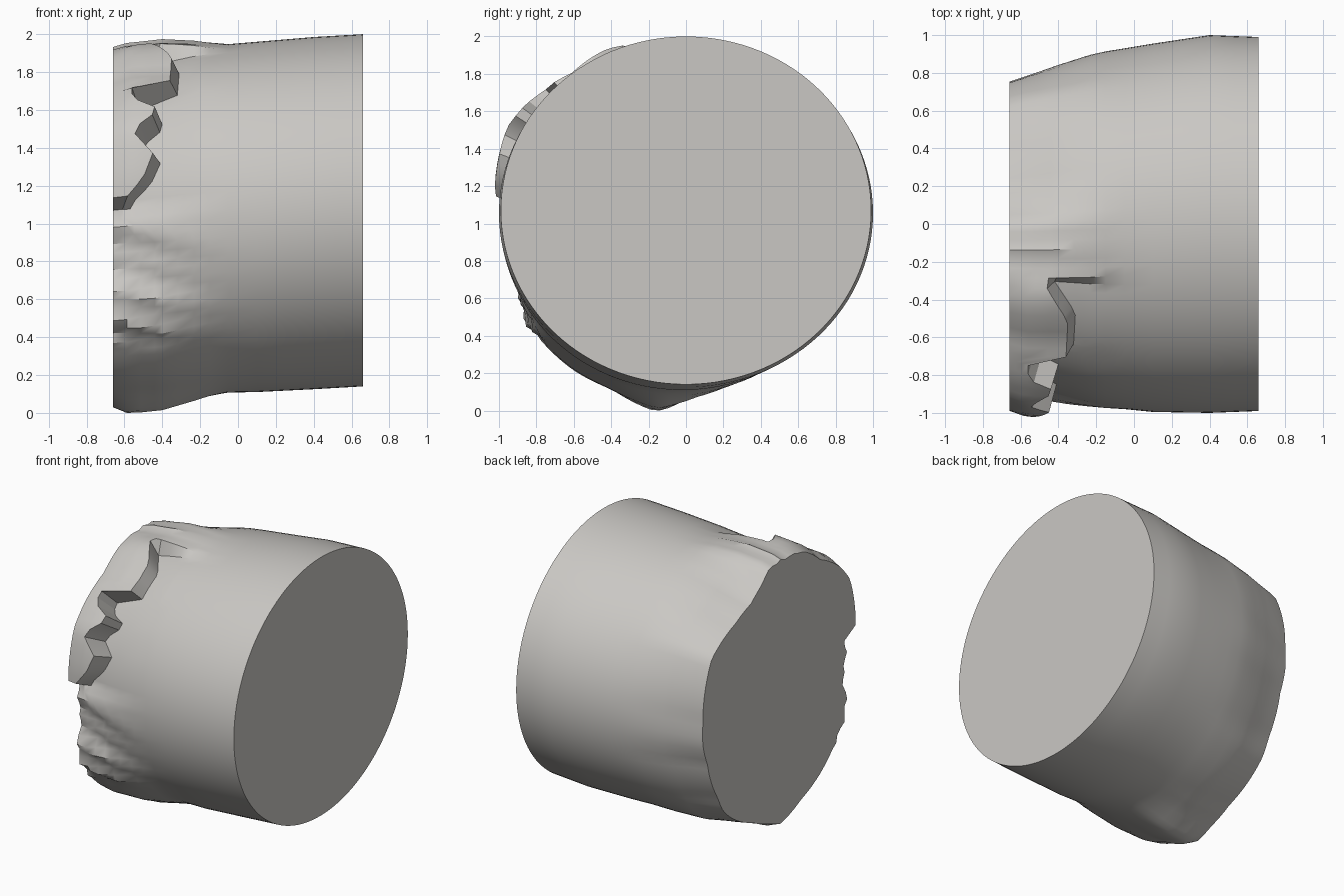
import bpy, bmesh, math
from mathutils import Vector

if "Cube" in bpy.data.objects:
    bpy.data.objects.remove(bpy.data.objects["Cube"])

mat = bpy.data.materials.new("warm_grey")
mat.use_nodes = True
COLOUR = (0.59, 0.575, 0.55, 1)
mat.diffuse_color = COLOUR
mat.node_tree.nodes["Principled BSDF"].inputs["Base Color"].default_value = COLOUR

# Smooth body: x, centre y, radius y, centre z, radius z
BODY = [(-0.66, -0.04, 0.79, 0.98, 0.82), (-0.54, -0.04, 0.83, 0.99, 0.85),
        (-0.4, -0.035, 0.875, 1.0, 0.89), (-0.2, -0.03, 0.935, 1.02, 0.915),
        (0.1, -0.02, 0.975, 1.035, 0.925), (0.4, 0, 1.0, 1.055, 0.93),
        (0.66, 0, 0.99, 1.07, 0.93)]

# Ragged outline of the broken end (y, z)
END = [(0.75, 0.93), (0.75, 1.09), (0.715, 1.36), (0.66, 1.5), (0.39, 1.66),
       (0.21, 1.74), (0.10, 1.82), (-0.02, 1.92), (-0.14, 1.92), (-0.42, 1.88),
       (-0.6, 1.75), (-0.82, 1.61), (-0.93, 1.48), (-0.99, 1.13), (-0.86, 1.07),
       (-0.87, 0.93), (-0.84, 0.82), (-0.885, 0.65), (-0.86, 0.52), (-0.76, 0.38),
       (-0.6, 0.23), (-0.38, 0.12), (-0.14, 0.03), (0, 0.08), (0.19, 0.16),
       (0.42, 0.28), (0.53, 0.38), (0.59, 0.5), (0.70, 0.78)]

# Toothed edge of the lifted flap: angle, x
FLAP = [(100, -0.4), (108, -0.42), (119, -0.31), (132, -0.32), (135, -0.52),
        (140, -0.52), (145, -0.37), (152, -0.52), (159, -0.41), (166, -0.46),
        (172, -0.56), (176, -0.58), (186, -0.4)]


def lerp_table(table, t):
    """Interpolate rows whose first value rises."""
    if t <= table[0][0]:
        return table[0][1:]
    for a, b in zip(table, table[1:]):
        if t <= b[0]:
            f = (t - a[0]) / (b[0] - a[0])
            return [p + (q - p) * f for p, q in zip(a[1:], b[1:])]
    return table[-1][1:]


def clamp(t):
    return max(0.0, min(1.0, t))


polar = sorted((math.degrees(math.atan2(z - 0.98, y + 0.04)) % 360,
                math.hypot(y + 0.04, z - 0.98)) for y, z in END)
polar = [(polar[-1][0] - 360, polar[-1][1])] + polar + [(polar[0][0] + 360, polar[0][1])]
N = 120


def column(ang):
    """Points along the body at one angle, from the clean end to the broken end."""
    start = lerp_table(FLAP, ang)[0]
    step = start - 0.04
    xs = [0.66, 0.53, 0.4, 0.25, 0.1, -0.05, -0.15]
    xs += [-0.15 + (start + 0.15) * f for f in (0.33, 0.67, 1)]
    xs += [step + (-0.66 - step) * f for f in (0, 0.33, 0.67, 1)]
    c, s = math.cos(math.radians(ang)), math.sin(math.radians(ang))
    points = []
    for x in xs:
        yc, ry, zc, rz = lerp_table(BODY, x)
        base = math.hypot(ry * c, rz * s)
        if 108 <= ang <= 176:        # flap standing proud of the body
            extra = 0.0
            if x < start - 0.01:
                hump = 0.035 * clamp((x + 0.66) / 0.1)
                extra = lerp_table(polar, ang)[0] + hump - base
        else:                        # gradual flare, with folds slanting down the front
            slant = 20 * (x + 0.66) * clamp((235 - ang) / 15) * clamp((ang - 176) / 12)
            a = ang - slant
            extra = lerp_table(polar, a)[0] - math.hypot(0.79 * c, 0.82 * s)
            extra *= clamp((-0.08 - x) / 0.52)
            if 178 < ang < 222:
                wave = abs((a / 10) % 1 - 0.5) * 4 - 1
                extra += 0.02 * wave * clamp((-0.1 - x) / 0.35)
            if 85 < ang < 108:
                wave = abs((ang / 8) % 1 - 0.5) * 4 - 1
                extra += 0.012 * wave * clamp((-0.05 - x) / 0.35)
            if 245 < ang < 275:      # lowest point under the front
                extra += 0.03 * (1 - abs(ang - 262) / 17) * clamp((x + 0.66) / 0.07) \
                    * clamp((-0.1 - x) / 0.45)
        k = 1 + extra / base
        points.append(Vector((x, yc + ry * c * k, max(0.0, zc + rz * s * k))))
    return points


# Broken stump: lofted columns closed by flat ends
bm = bmesh.new()
cols = [[bm.verts.new(p) for p in column(360 * i / N)] for i in range(N)]
for i, a in enumerate(cols):
    b = cols[(i + 1) % N]
    for j in range(len(a) - 1):
        bm.faces.new((a[j], b[j], b[j + 1], a[j + 1]))
bm.faces.new([col[0] for col in cols])
bm.faces.new([col[-1] for col in cols])
bmesh.ops.recalc_face_normals(bm, faces=bm.faces)
mesh = bpy.data.meshes.new("stump_body")
bm.to_mesh(mesh)
bm.free()
mesh.materials.append(mat)
stump = bpy.data.objects.new("stump_body", mesh)
bpy.context.collection.objects.link(stump)
bpy.context.view_layer.objects.active = stump
stump.select_set(True)
bpy.ops.object.shade_smooth_by_angle(angle=math.radians(30))
